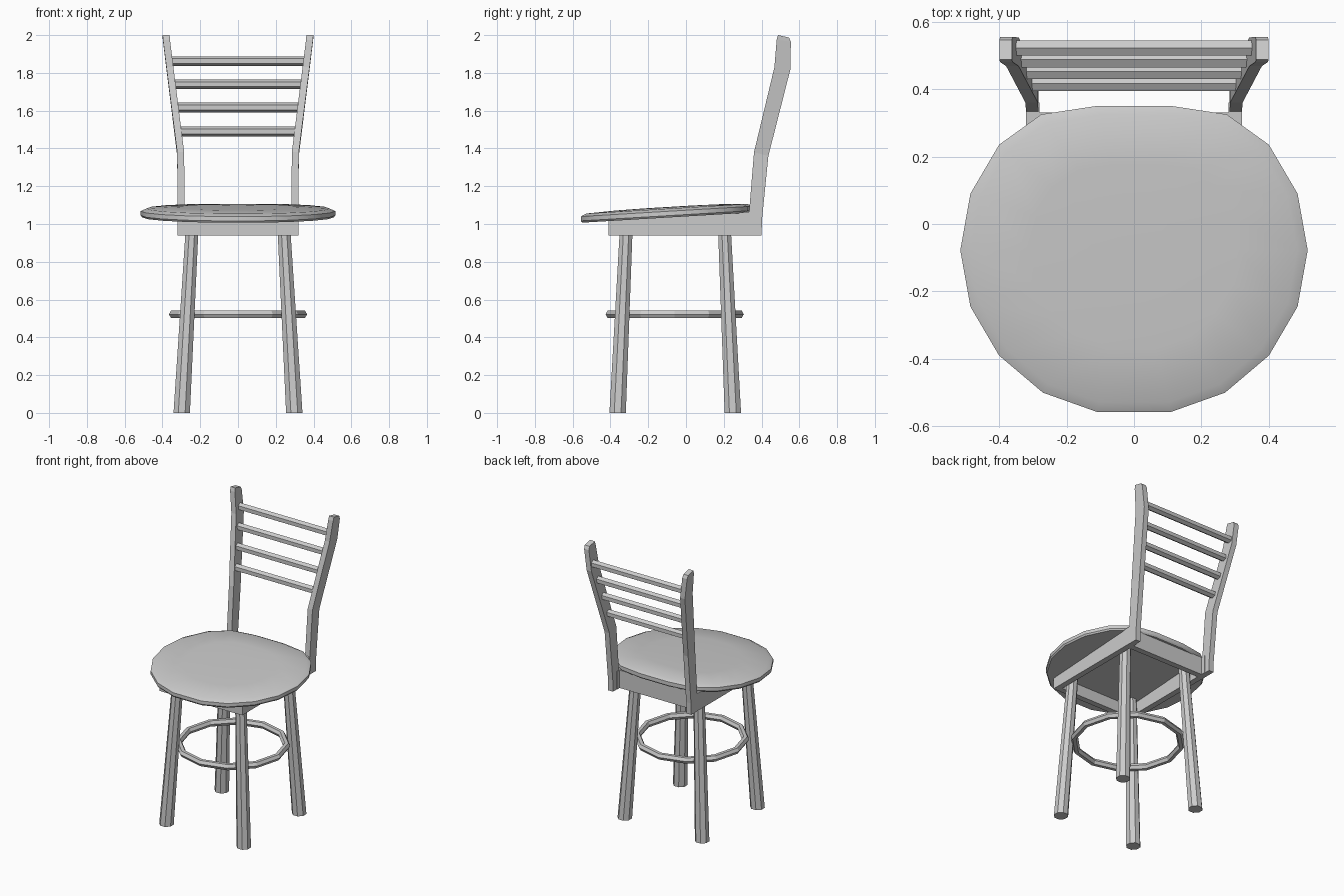
import bpy
from math import sin, cos, pi
from mathutils import Vector

if "Cube" in bpy.data.objects:
    bpy.data.objects.remove(bpy.data.objects["Cube"])


def add_mesh(name, verts, faces):
    me = bpy.data.meshes.new(name)
    me.from_pydata(verts, [], faces)
    ob = bpy.data.objects.new(name, me)
    bpy.context.collection.objects.link(ob)
    # consistent outward normals
    bpy.context.view_layer.objects.active = ob
    bpy.ops.object.select_all(action='DESELECT')
    ob.select_set(True)
    bpy.ops.object.mode_set(mode='EDIT')
    bpy.ops.mesh.select_all(action='SELECT')
    bpy.ops.mesh.normals_make_consistent(inside=False)
    bpy.ops.object.mode_set(mode='OBJECT')
    return ob


def loft(name, rings, closed=False):
    """Skin a list of equal-length rings; cap the ends unless closed."""
    n, m = len(rings[0]), len(rings)
    faces = []
    for r in range(m if closed else m - 1):
        s = (r + 1) % m
        faces += [(r*n + i, r*n + (i+1) % n, s*n + (i+1) % n, s*n + i) for i in range(n)]
    if not closed:
        faces += [tuple(range(n)), tuple(range((m-1)*n, m*n))]
    return add_mesh(name, [tuple(v) for ring in rings for v in ring], faces)


def seat_bottom(y):
    return 1.04 + 0.06 * y


def rail(name, x0, x1, y0, y1):
    """Apron rail whose top follows the tilted seat."""
    ring = lambda y: [(x0, y, 0.94), (x1, y, 0.94), (x1, y, seat_bottom(y) + 0.004), (x0, y, seat_bottom(y) + 0.004)]
    return loft(name, [ring(y0), ring(y1)])


# Seat: tilted 18-sided cushion with a shallow domed top
half = [(0.11, -0.557), (0.27, -0.50), (0.40, -0.39), (0.485, -0.245), (0.515, -0.078),
        (0.485, 0.09), (0.40, 0.235), (0.275, 0.325), (0.11, 0.35)]
outline = half + [(-x, y) for x, y in reversed(half)]
cy = -0.08
rings = []
for scale, h in [(0.985, 0.0), (1.0, 0.01), (1.0, 0.033), (0.94, 0.047), (0.6, 0.054), (0.25, 0.056)]:
    rings.append([(x * scale, cy + (y - cy) * scale, seat_bottom(cy + (y - cy) * scale) + h)
                  for x, y in outline])
seat = loft("seat", rings)
bpy.ops.object.shade_smooth_by_angle(angle=0.5)

# Apron frame under the seat
for side, label in ((-1, "left"), (1, "right")):
    rail(label + "_rail", side * 0.28, side * 0.32, -0.41, 0.36)
rail("front_rail", -0.28, 0.28, -0.41, -0.37)
rail("back_rail", -0.28, 0.28, 0.29, 0.33)

# Legs: splayed, tapered octagons
for sx, xl in ((-1, "left"), (1, "right")):
    for yl, yb, yt in (("front", -0.362, -0.318), ("back", 0.248, 0.205)):
        rings = []
        for x, y, z, r in ((0.298, yb, 0, 0.047), (0.245, yt, 0.94, 0.037), (0.241, yt, 1.03, 0.037)):
            rings.append([(sx * x + r * cos(pi/8 + i*pi/4), y + r * sin(pi/8 + i*pi/4), z)
                          for i in range(8)])
        loft(f"{yl}_{xl}_leg", rings)

# Foot ring: 12 segments with a hexagonal section
rings = []
for i in range(12):
    a = i * pi / 6
    rings.append([((0.343 + 0.023 * cos(b)) * cos(a), -0.06 + (0.343 + 0.023 * cos(b)) * sin(a),
                   0.522 + 0.023 * sin(b)) for b in [k * pi / 3 for k in range(6)]])
loft("foot_ring", rings, closed=True)

# Back posts: stations of (front y, front z, back y, back z, inner x)
stations = [(0.33, 0.94, 0.40, 0.94, 0.283), (0.333, 1.05, 0.402, 1.02, 0.283),
            (0.36, 1.38, 0.436, 1.36, 0.285), (0.468, 1.83, 0.553, 1.82, 0.342),
            (0.48, 1.975, 0.555, 1.965, 0.36), (0.487, 2.0, 0.545, 1.987, 0.362)]
for sx, label in ((-1, "left"), (1, "right")):
    rings = [[(sx*x, yf, zf), (sx*(x + 0.037), yf, zf), (sx*(x + 0.037), yb, zb), (sx*x, yb, zb)]
             for yf, zf, yb, zb, x in stations]
    loft(label + "_back_post", rings)

# Ladder rungs: hexagonal bars between the posts
for k, z in enumerate((1.49, 1.617, 1.74, 1.862)):
    t = k / 3
    y, hw = 0.417 + 0.105 * t, 0.312 + 0.046 * t
    rings = [[(x, y + 0.026 * sin(i*pi/3), z + 0.026 * cos(i*pi/3)) for i in range(6)]
             for x in (-hw, hw)]
    loft(f"back_rung_{k + 1}", rings)
